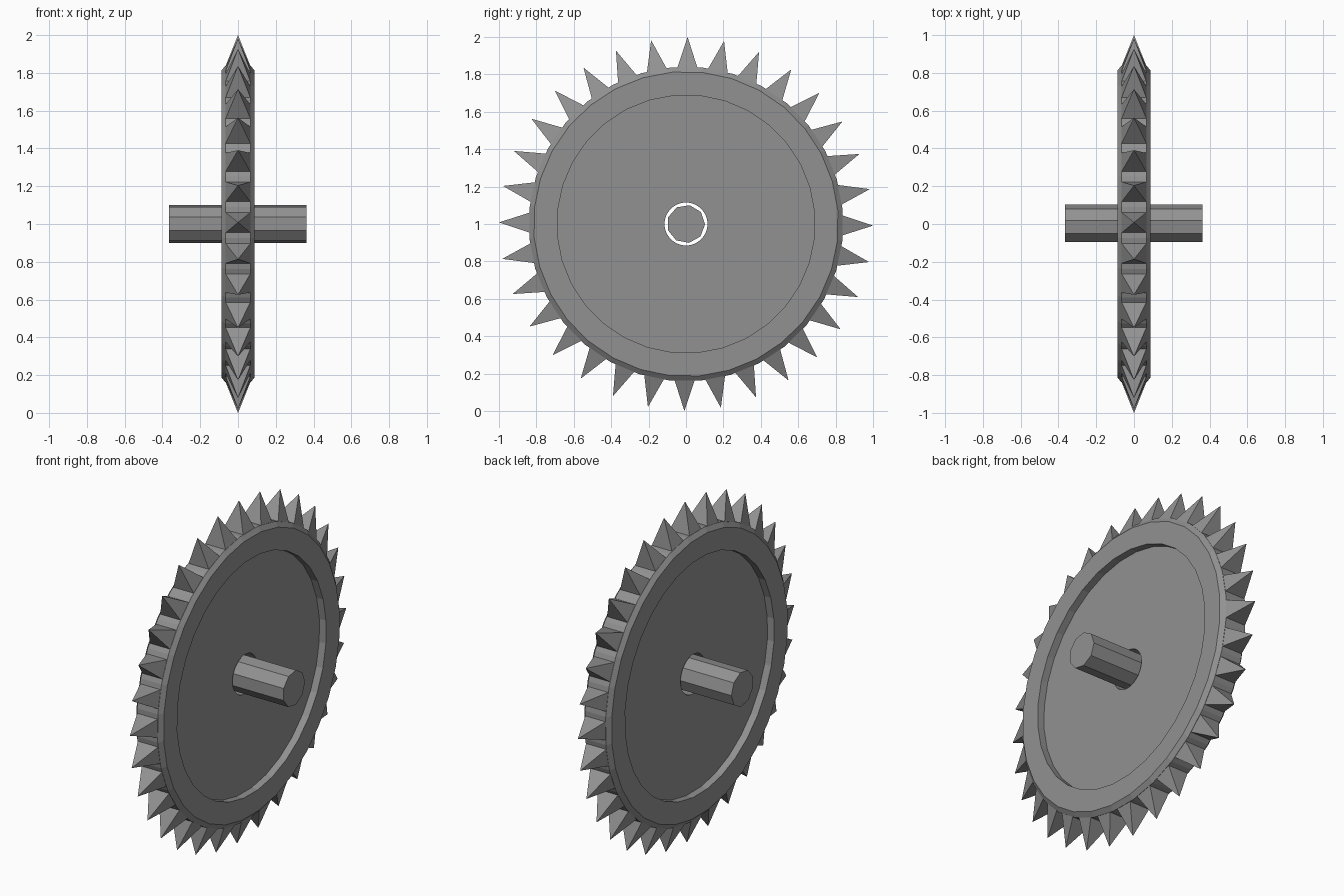
import bpy, bmesh, math
from math import cos, sin, pi

if "Cube" in bpy.data.objects:
    bpy.data.objects.remove(bpy.data.objects["Cube"])

N = 32                       # teeth and rim segments
STEP = 2 * pi / N
START = pi / 2 - math.radians(0.5)
CENTRE = 1.0                 # axle height

# Dark grey metal
metal = bpy.data.materials.new("dark_metal")
metal.diffuse_color = (0.285, 0.285, 0.285, 1)
metal.use_nodes = True
metal.node_tree.nodes["Principled BSDF"].inputs["Base Color"].default_value = metal.diffuse_color


def pt(x, r, a, t=0.0):
    """Point at radius r and angle a around the x axis, shifted t along the tangent."""
    return (x, r * cos(a) - t * sin(a), CENTRE + r * sin(a) + t * cos(a))


def finish(name, bm):
    bmesh.ops.recalc_face_normals(bm, faces=bm.faces)
    me = bpy.data.meshes.new(name)
    bm.to_mesh(me)
    bm.free()
    me.materials.append(metal)
    ob = bpy.data.objects.new(name, me)
    bpy.context.collection.objects.link(ob)
    return ob


def lathe(name, profile, n, start):
    """Closed (x, radius) profile turned around the x axis."""
    bm = bmesh.new()
    rings = [[bm.verts.new(pt(x, r, start + i * 2 * pi / n)) for x, r in profile]
             for i in range(n)]
    m = len(profile)
    for i in range(n):
        a, b = rings[i], rings[(i + 1) % n]
        for j in range(m):
            k = (j + 1) % m
            bm.faces.new((a[j], a[k], b[k], b[j]))
    return finish(name, bm)


# Wheel disc: bored hub, recessed web, chamfered rim
half = [(0.045, 0.115), (0.045, 0.69), (0.088, 0.69), (0.088, 0.815), (0.067, 0.841)]
profile = half + [(-x, r) for x, r in reversed(half)]
lathe("wheel_disc", profile, N, START + STEP / 2)

# Pyramid teeth around the rim
bm = bmesh.new()
for i in range(N):
    a = START + i * STEP
    base = [bm.verts.new(pt(sx * 0.066, 0.835, a, sy * 0.054))
            for sx, sy in ((-1, -1), (1, -1), (1, 1), (-1, 1))]
    tip = bm.verts.new(pt(0, 1.0, a))
    bm.faces.new(base)
    for j in range(4):
        bm.faces.new((base[j], base[(j + 1) % 4], tip))
finish("teeth", bm)

# Faceted axle through the hub
bm = bmesh.new()
ends = [[bm.verts.new(pt(x, 0.102, math.radians(79 + 40 * i))) for i in range(9)]
        for x in (-0.365, 0.362)]
for ring in ends:
    bm.faces.new(ring)
for i in range(9):
    k = (i + 1) % 9
    bm.faces.new((ends[0][i], ends[0][k], ends[1][k], ends[1][i]))
finish("axle", bm)
